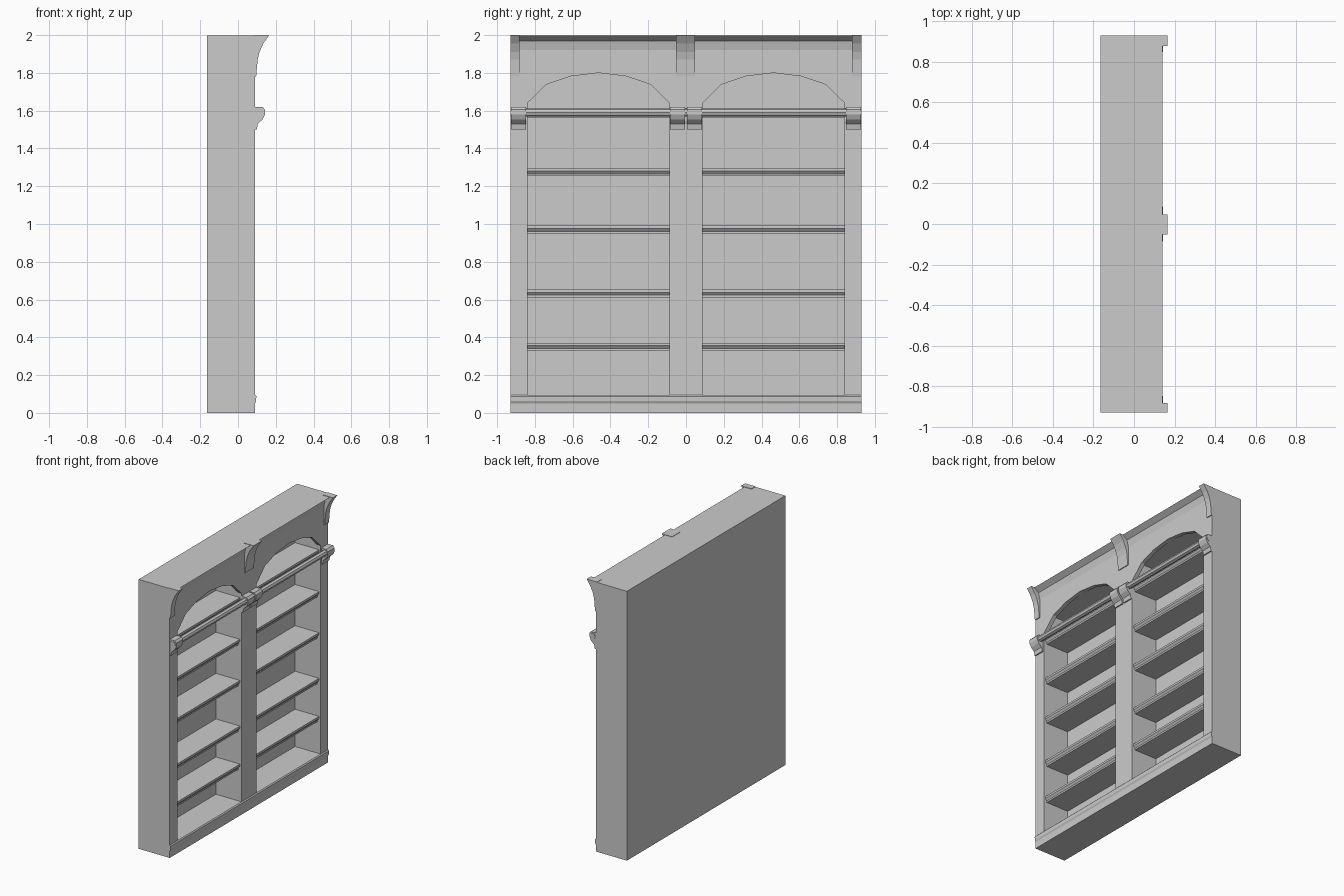
import bpy, bmesh, math
from mathutils import Vector

if "Cube" in bpy.data.objects:
    bpy.data.objects.remove(bpy.data.objects["Cube"])


def mesh_object(name, bm):
    bmesh.ops.recalc_face_normals(bm, faces=bm.faces)
    me = bpy.data.meshes.new(name)
    bm.to_mesh(me)
    bm.free()
    ob = bpy.data.objects.new(name, me)
    bpy.context.collection.objects.link(ob)
    return ob


def prism(name, pts, shift):
    """Extrude a closed outline of 3D points along a vector."""
    bm = bmesh.new()
    face = bm.faces.new([bm.verts.new(p) for p in pts])
    ext = bmesh.ops.extrude_face_region(bm, geom=[face])
    verts = [g for g in ext["geom"] if isinstance(g, bmesh.types.BMVert)]
    bmesh.ops.translate(bm, verts=verts, vec=Vector(shift))
    return mesh_object(name, bm)


def along_y(name, xz, y0, y1):
    return prism(name, [(x, y0, z) for x, z in xz], (0, y1 - y0, 0))


def along_x(name, yz, x0, x1):
    return prism(name, [(x0, y, z) for y, z in yz], (x1 - x0, 0, 0))


def cut(target, cutter):
    mod = target.modifiers.new("cut", 'BOOLEAN')
    mod.operation = 'DIFFERENCE'
    mod.solver = 'EXACT'
    mod.object = cutter
    bpy.context.view_layer.objects.active = target
    bpy.ops.object.modifier_apply(modifier=mod.name)
    bpy.data.objects.remove(cutter, do_unlink=True)


BACK, FRONT, INNER, W = -0.165, 0.09, -0.12, 0.928
Y0, Y1 = 0.087, 0.84          # one bay, inner and outer side
LIP = 0.06                    # rear of the arched front board

# Carcass with flared cornice
carcass = along_y("carcass", [(BACK, 0), (FRONT, 0), (FRONT, 1.92), (0.102, 1.97),
                              (0.14, 1.997), (BACK, 1.997)], -W, W)

# Arched openings and the box-shaped bays behind them
arch = [(Y1, 1.64), (0.74, 1.738), (0.61, 1.782), (0.463, 1.80),
        (0.316, 1.782), (0.187, 1.738), (Y0, 1.64)]
opening = [(Y0, 0.095), (Y1, 0.095)] + arch
bay = [(Y0, 0.095), (Y1, 0.095), (Y1, 1.80), (Y0, 1.80)]
for s in (-1, 1):
    cut(carcass, along_x("bay_cutter", [(s * y, z) for y, z in bay], INNER, LIP))
    cut(carcass, along_x("arch_cutter", [(s * y, z) for y, z in opening], LIP - 0.01, 0.2))

# Shelves with a stepped front edge
for s in (-1, 1):
    for z in (0.35, 0.632, 0.97, 1.275, 1.585):
        edge = [(INNER, 0.021), (0.077, 0.021), (0.077, 0.006), (0.065, -0.009),
                (0.065, -0.021), (INNER, -0.021)]
        along_y("shelf", [(x, z + dz) for x, dz in edge], s * Y0, s * Y1)

# Plinth moulding
along_y("plinth_moulding", [(FRONT, 0.05), (0.096, 0.062), (0.097, 0.088), (FRONT, 0.095)], -W, W)

# Corbels under the cornice
corbel = [(0.08, 1.78), (0.096, 1.78), (0.104, 1.87), (0.114, 1.91),
          (0.134, 1.955), (0.165, 2.0), (0.08, 2.0)]
for y0, y1 in ((-W, -0.882), (-0.052, 0.048), (0.878, W)):
    along_y("corbel", corbel, y0, y1)

# Rail brackets
bracket = [(0.08, 1.50), (0.099, 1.50), (0.105, 1.53), (0.13, 1.553), (0.143, 1.58),
           (0.143, 1.605), (0.13, 1.62), (0.08, 1.62)]
for s in (-1, 1):
    for y0, y1 in ((0.006, 0.086), (0.847, 0.927)):
        along_y("rail_bracket", bracket, s * y0, s * y1)

# Ladder rail
rail = [(0.116 + 0.022 * math.cos(math.radians(a)), 1.59 + 0.022 * math.sin(math.radians(a)))
        for a in range(0, 360, 45)]
along_y("rail", rail, -0.93, 0.93)
